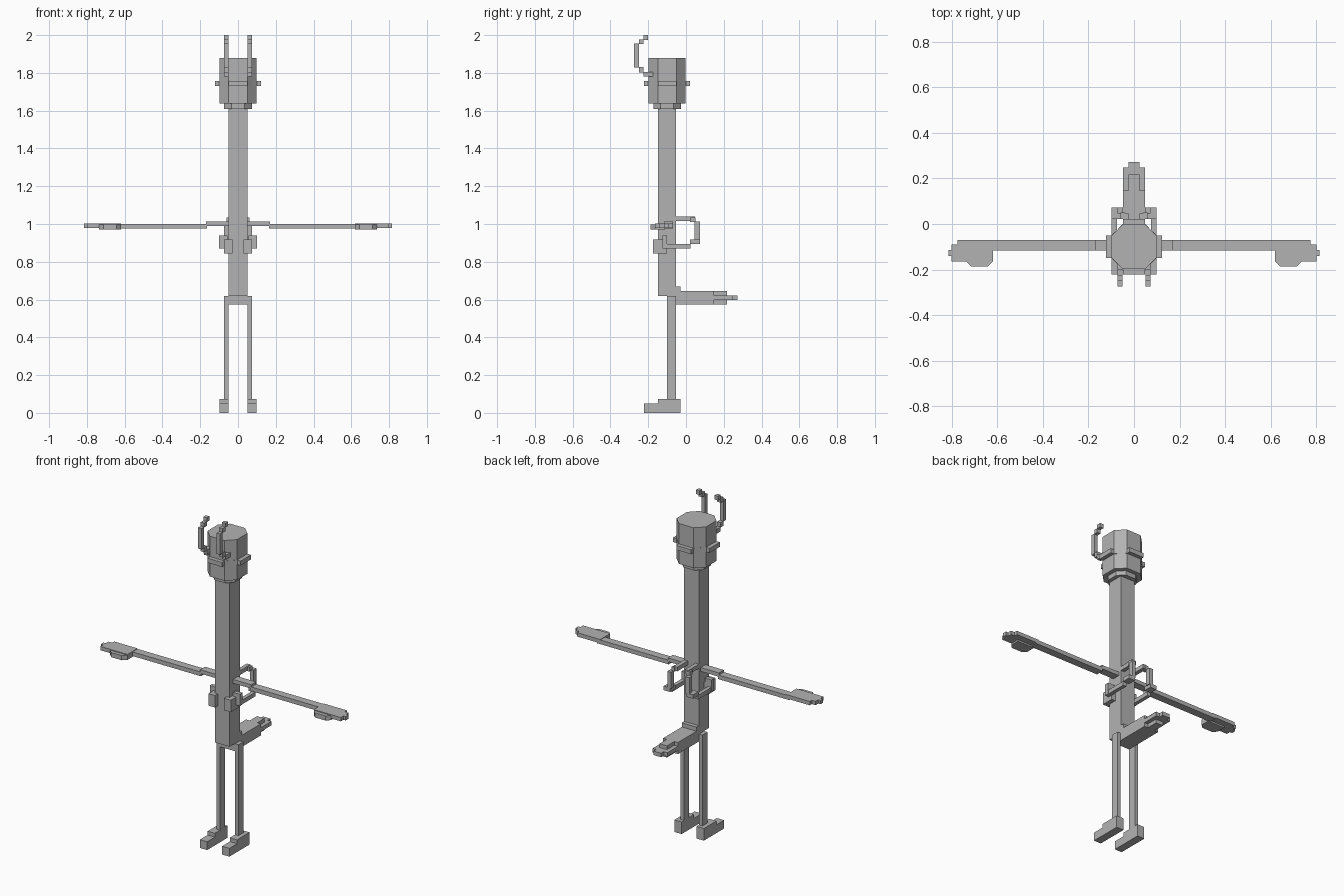
import bpy, bmesh

grey = bpy.data.materials.new("plain grey")
grey.diffuse_color = (0.45, 0.45, 0.45, 1)


def finish(name, bm):
    bmesh.ops.recalc_face_normals(bm, faces=bm.faces)
    me = bpy.data.meshes.new(name)
    bm.to_mesh(me)
    bm.free()
    me.materials.append(grey)
    ob = bpy.data.objects.new(name, me)
    bpy.context.collection.objects.link(ob)
    return ob


def prism(bm, outline, z0, z1):
    """Extrude an xy outline from z0 to z1."""
    face = bm.faces.new([bm.verts.new((x, y, z0)) for x, y in outline])
    ext = bmesh.ops.extrude_face_region(bm, geom=[face])
    for g in ext["geom"]:
        if isinstance(g, bmesh.types.BMVert):
            g.co.z = z1


def blocks(name, *boxes, mirror=False):
    """Boxes as (x0, x1, y0, y1, z0, z1), optionally mirrored over x."""
    for side in ((1, -1) if mirror else (1,)):
        bm = bmesh.new()
        for x0, x1, y0, y1, z0, z1 in boxes:
            a, b = side * x0, side * x1
            prism(bm, [(a, y0), (b, y0), (b, y1), (a, y1)], z0, z1)
        label = name if not mirror else ("right_" if side > 0 else "left_") + name
        finish(label, bm)


def ring_outline(quarter, cy=-0.1):
    """Repeat a quarter outline four times around the body axis."""
    pts, q = [], quarter
    for _ in range(4):
        pts += q
        q = [(-y, x) for x, y in q]
    return [(x, y + cy) for x, y in pts]


# Body column
blocks("body", (-0.049, 0.049, -0.149, -0.053, 0.62, 1.63))

# Head, collar and brow ring
for name, quarter, z0, z1 in (
        ("collar", [(0.073, -0.035), (0.073, 0.035), (0.035, 0.073)], 1.61, 1.64),
        ("head", [(0.098, -0.049), (0.098, 0.049)], 1.637, 1.88),
        ("brow_ring", [(0.122, -0.049), (0.122, 0.049), (0.1, 0.049),
                       (0.073, 0.075), (0.049, 0.1)], 1.73, 1.757)):
    bm = bmesh.new()
    prism(bm, ring_outline(quarter), z0, z1)
    finish(name, bm)

# Curved horns, stepped
blocks("horn",
       (0.05, 0.073, -0.225, -0.17, 1.78, 1.806),
       (0.05, 0.073, -0.25, -0.225, 1.803, 1.832),
       (0.05, 0.073, -0.275, -0.25, 1.829, 1.955),
       (0.05, 0.073, -0.25, -0.225, 1.952, 1.978),
       (0.05, 0.073, -0.225, -0.2, 1.975, 2.0), mirror=True)

# Arms
blocks("shoulder", (0.045, 0.17, -0.117, -0.07, 0.99, 1.013), mirror=True)
blocks("arm", (0.165, 0.64, -0.117, -0.07, 0.975, 1.0), mirror=True)

# Hands with a thumb pad underneath
hand = [(0.62, -0.07), (0.775, -0.07), (0.775, -0.09), (0.8, -0.09),
        (0.8, -0.115), (0.815, -0.115), (0.815, -0.14), (0.8, -0.14),
        (0.8, -0.165), (0.62, -0.165)]
pad = [(0.62, -0.11), (0.735, -0.11), (0.735, -0.165), (0.713, -0.187),
       (0.643, -0.187), (0.62, -0.165)]
for side, label in ((1, "right"), (-1, "left")):
    for part, shape, z0, z1 in (("hand", hand, 0.98, 1.003), ("thumb", pad, 0.97, 0.998)):
        bm = bmesh.new()
        prism(bm, [(side * x, y) for x, y in shape], z0, z1)
        finish(label + "_" + part, bm)

# Front pouches
blocks("pouch",
       (0.03, 0.075, -0.175, -0.1, 0.845, 0.917),
       (0.055, 0.1, -0.125, -0.1, 0.87, 0.94), mirror=True)

# Stepped loops behind the body
blocks("back_loop",
       (0.025, 0.049, -0.06, 0.047, 1.015, 1.04),
       (0.049, 0.073, 0.045, 0.073, 0.913, 1.013),
       (0.04, 0.06, 0.022, 0.05, 1.01, 1.035),
       (0.055, 0.098, 0.022, 0.073, 0.893, 0.917),
       (0.075, 0.098, -0.11, 0.025, 0.87, 0.895), mirror=True)

# Tail
blocks("tail",
       (-0.049, 0.049, -0.1, 0.147, 0.575, 0.645),
       (-0.049, 0.049, -0.1, -0.03, 0.64, 0.67),
       (-0.025, 0.025, 0.14, 0.217, 0.575, 0.645),
       (-0.049, 0.049, 0.14, 0.247, 0.598, 0.622),
       (-0.025, 0.025, 0.24, 0.273, 0.598, 0.622))

# Legs and feet
blocks("leg", (0.05, 0.073, -0.1, -0.053, 0.06, 0.62), mirror=True)
blocks("foot",
       (0.05, 0.098, -0.222, -0.03, 0.0, 0.05),
       (0.05, 0.098, -0.149, -0.03, 0.045, 0.073), mirror=True)
